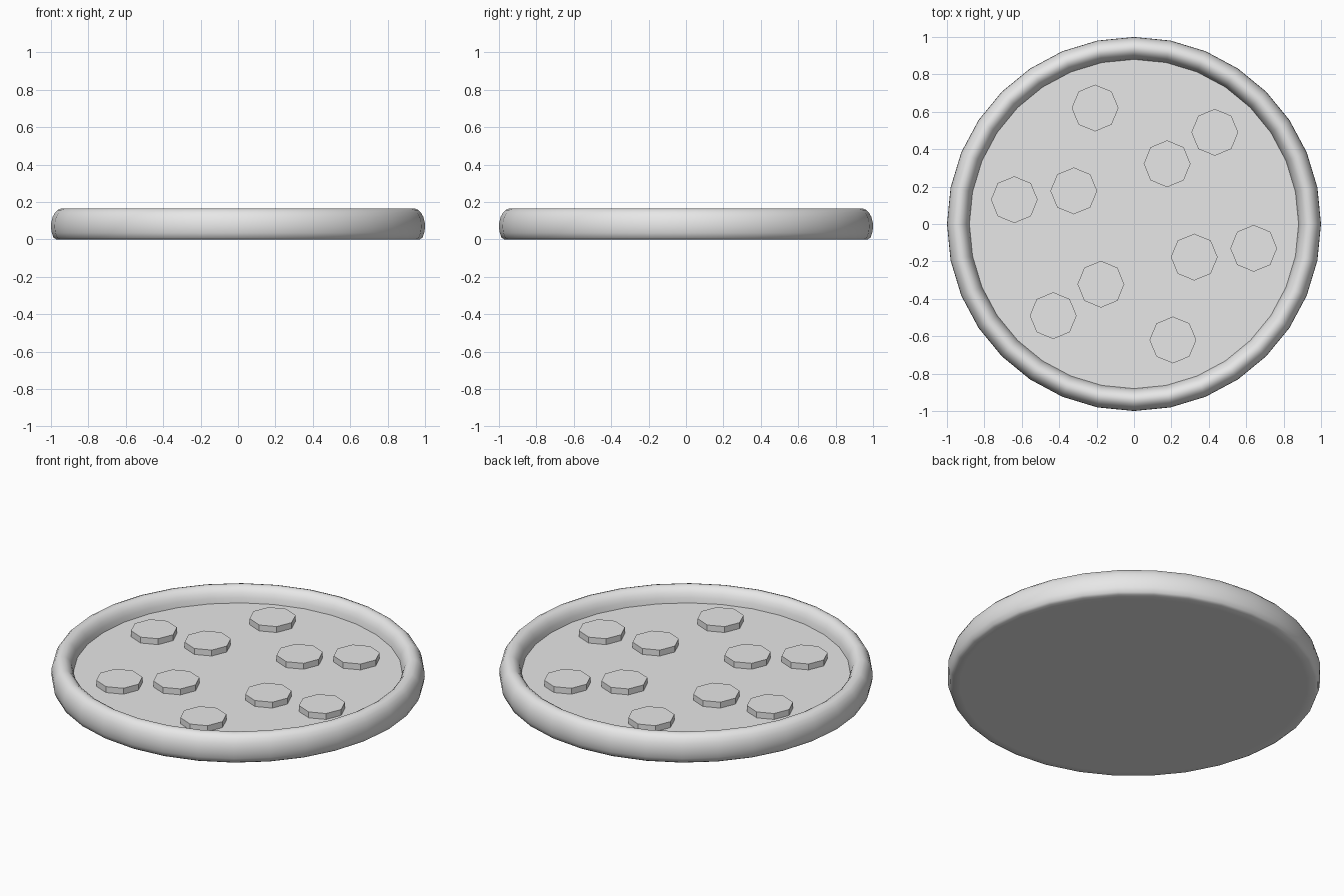
import bpy, bmesh, math

if "Cube" in bpy.data.objects:
    bpy.data.objects.remove(bpy.data.objects["Cube"])

grey = bpy.data.materials.new("light_grey")
grey.diffuse_color = (0.8, 0.8, 0.8, 1)
grey.use_nodes = True
grey.node_tree.nodes["Principled BSDF"].inputs["Base Color"].default_value = grey.diffuse_color

FLOOR_Z, SLAB_TOP = 0.08, 0.115
SLAB_RADIUS = 0.125


def add_object(name, bm):
    """Turn a bmesh into a named grey object."""
    bmesh.ops.recalc_face_normals(bm, faces=bm.faces)
    mesh = bpy.data.meshes.new(name)
    bm.to_mesh(mesh)
    bm.free()
    obj = bpy.data.objects.new(name, mesh)
    bpy.context.collection.objects.link(obj)
    mesh.materials.append(grey)
    return obj


# Round tray: flat base, rounded rim and recessed floor, lathed in 32 sides
profile = [(0, 0), (0.93, 0), (0.972, 0)]
for i in range(13):
    t = math.radians(-40 + i * 214 / 12)
    profile.append((0.94 + 0.06 * math.cos(t), 0.07 + 0.095 * math.sin(t)))
profile[-1] = (0.88, FLOOR_Z)
profile.append((0, FLOOR_Z))

bm = bmesh.new()
verts = [bm.verts.new((x, 0, z)) for x, z in profile]
edges = [bm.edges.new(pair) for pair in zip(verts, verts[1:])]
bmesh.ops.spin(bm, geom=verts + edges, cent=(0, 0, 0), axis=(0, 0, 1),
               angle=math.tau, steps=32)
bmesh.ops.remove_doubles(bm, verts=bm.verts, dist=0.0005)
tray = add_object("tray", bm)
bpy.context.view_layer.objects.active = tray
tray.select_set(True)
bpy.ops.object.shade_smooth_by_angle(angle=math.radians(60))

# Octagonal slabs: five spots, each repeated half a turn around the centre
spots = [(-0.208, 0.62), (0.432, 0.49), (0.177, 0.322),
         (-0.322, 0.177), (-0.64, 0.13)]
bottom = FLOOR_Z - 0.01
for n, (x, y) in enumerate(spots):
    for side, name in ((1, "a"), (-1, "b")):
        bm = bmesh.new()
        bmesh.ops.create_cone(bm, cap_ends=True, segments=8,
                              radius1=SLAB_RADIUS, radius2=SLAB_RADIUS,
                              depth=SLAB_TOP - bottom)
        slab = add_object(f"round_slab_{n + 1}{name}", bm)
        slab.location = (side * x, side * y, (SLAB_TOP + bottom) / 2)
